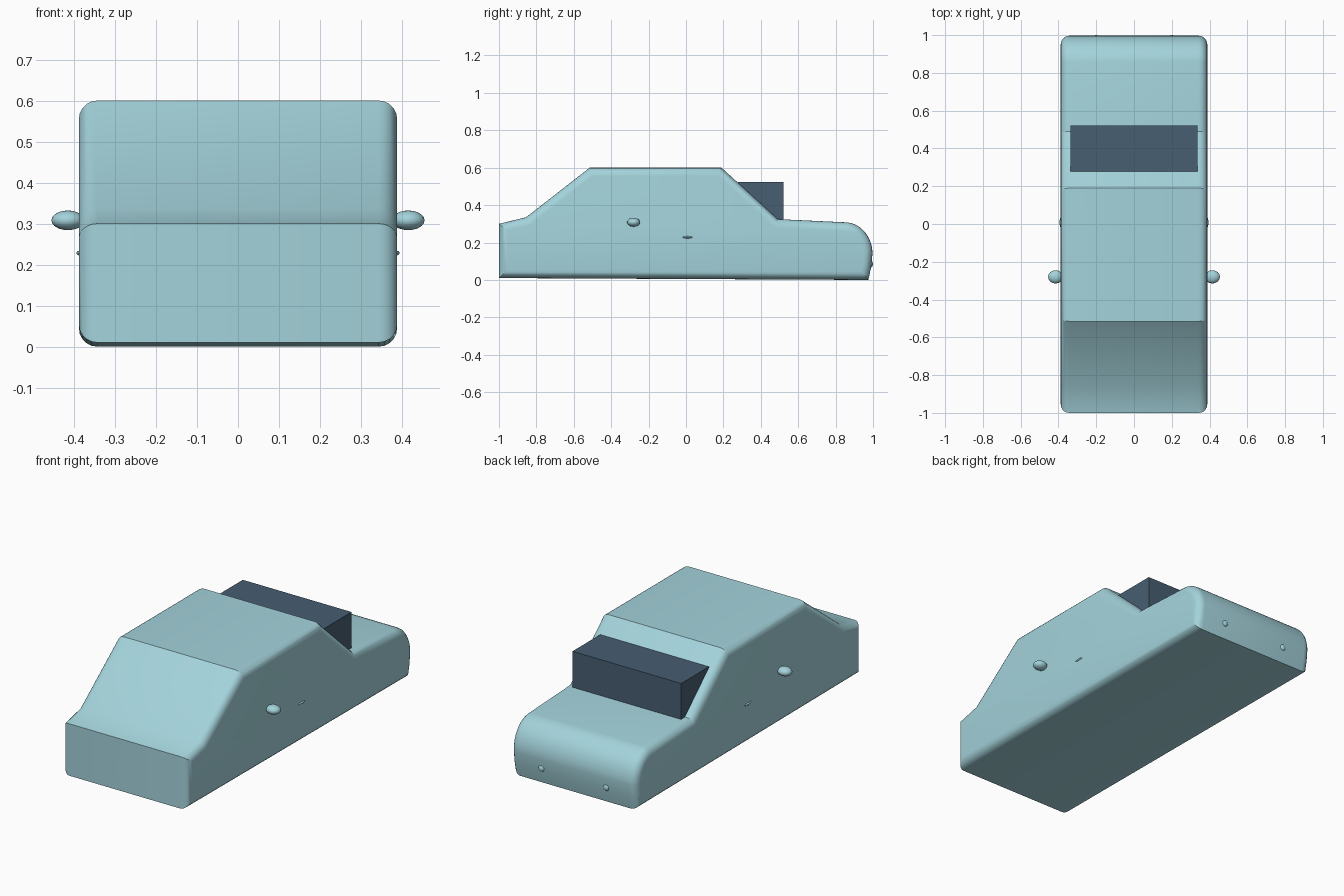
import bpy, bmesh, math

cube = bpy.data.objects.get("Cube")
if cube:
    bpy.data.objects.remove(cube)


def material(name, rgb):
    m = bpy.data.materials.new(name)
    m.use_nodes = True
    m.diffuse_color = (*rgb, 1)
    m.node_tree.nodes["Principled BSDF"].inputs["Base Color"].default_value = (*rgb, 1)
    return m


PALE_BLUE = material("pale blue", (0.37, 0.65, 0.71))
SLATE = material("dark slate", (0.062, 0.112, 0.165))


def finish(bm, name, mat, smooth=None):
    bmesh.ops.recalc_face_normals(bm, faces=bm.faces)
    me = bpy.data.meshes.new(name)
    bm.to_mesh(me)
    bm.free()
    me.materials.append(mat)
    ob = bpy.data.objects.new(name, me)
    bpy.context.collection.objects.link(ob)
    if smooth:
        bpy.ops.object.select_all(action='DESELECT')
        ob.select_set(True)
        bpy.context.view_layer.objects.active = ob
        bpy.ops.object.shade_smooth_by_angle(angle=math.radians(smooth))
    return ob


def ellipsoid(name, centre, radii, segments=16, rings=10):
    bm = bmesh.new()
    bmesh.ops.create_uvsphere(bm, u_segments=segments, v_segments=rings, radius=1)
    bmesh.ops.scale(bm, vec=radii, verts=bm.verts)
    bmesh.ops.translate(bm, vec=centre, verts=bm.verts)
    return finish(bm, name, PALE_BLUE, 40)


# Body: side profile (y, z) with a rounded tail, extruded across the width
HALF = 0.388
profile = [(-1, 0.01), (-1, 0.3), (-0.855, 0.335), (-0.515, 0.6), (0.19, 0.6), (0.49, 0.325)]
for i in range(13):
    a = math.radians(86 - i * 86 / 12)
    profile.append((0.85 + 0.147 * math.cos(a), 0.14 + 0.168 * math.sin(a)))
profile += [(0.99, 0.07), (0.975, 0.0)]

bm = bmesh.new()
side = bm.faces.new([bm.verts.new((-HALF, y, z)) for y, z in profile])
ext = bmesh.ops.extrude_face_region(bm, geom=[side], use_keep_orig=True)
bmesh.ops.translate(bm, vec=(2 * HALF, 0, 0),
                    verts=[g for g in ext["geom"] if isinstance(g, bmesh.types.BMVert)])
bmesh.ops.recalc_face_normals(bm, faces=bm.faces)
# Round the perimeter of both sides
rims = [e for e in bm.edges if abs(e.verts[0].co.x - e.verts[1].co.x) < 0.001]
bmesh.ops.bevel(bm, geom=rims, offset=0.045, segments=5, profile=0.5,
                affect='EDGES', clamp_overlap=False)
finish(bm, "car_body", PALE_BLUE, 25)

# Dark box behind the cabin
bm = bmesh.new()
bmesh.ops.create_cube(bm, size=1)
bmesh.ops.scale(bm, vec=(0.672, 0.245, 0.225), verts=bm.verts)
bmesh.ops.translate(bm, vec=(0, 0.4, 0.412), verts=bm.verts)
finish(bm, "rear_box", SLATE)

# Mirrors, door handles and tail studs on both sides
for label, s in (("left", 1), ("right", -1)):
    ellipsoid(label + "_mirror", (s * 0.415, -0.28, 0.308), (0.04, 0.035, 0.024))
    ellipsoid(label + "_door_handle", (s * 0.385, 0.008, 0.228), (0.009, 0.03, 0.006))
    ellipsoid(label + "_tail_stud", (s * 0.2, 0.988, 0.085), (0.018, 0.012, 0.018))
